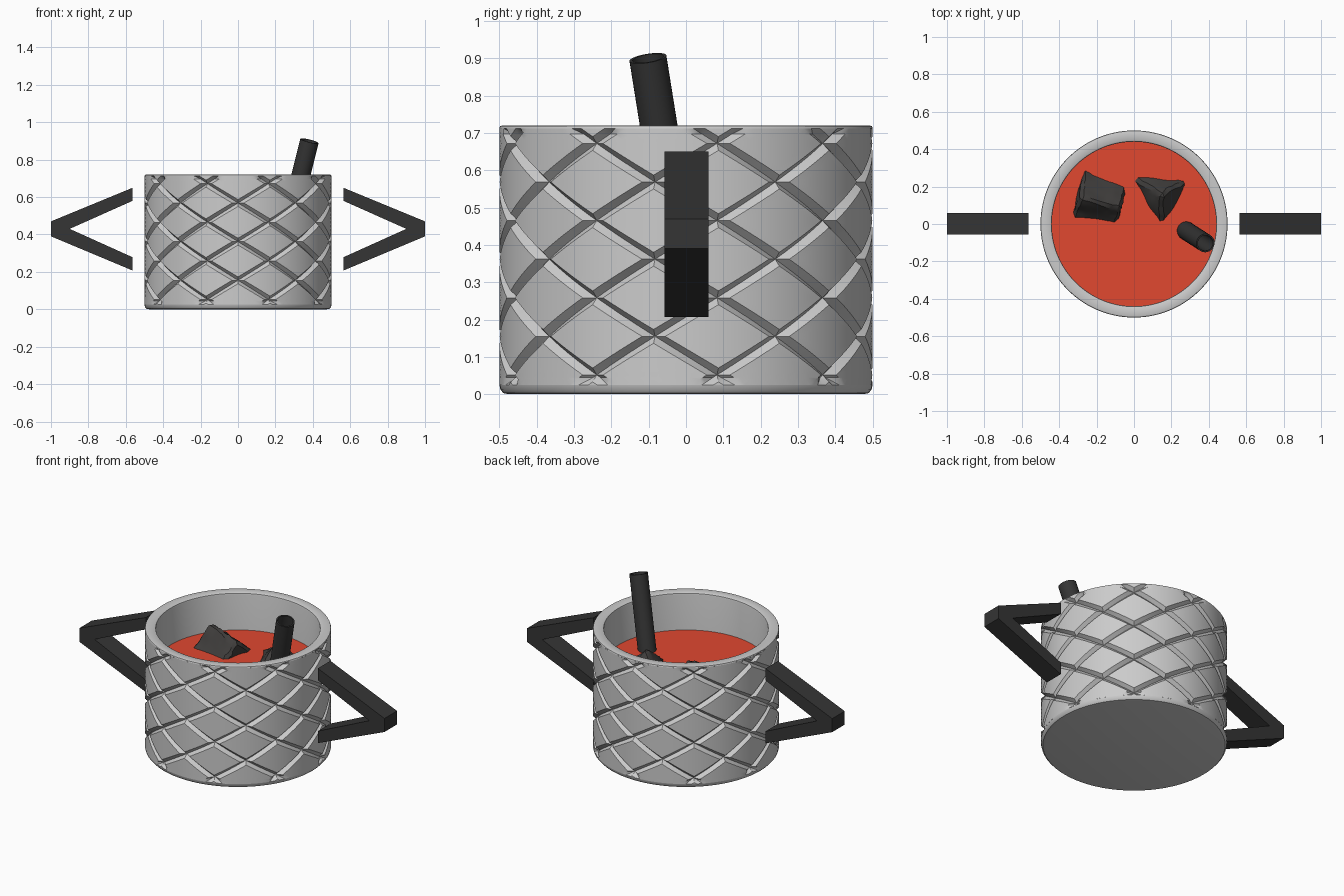
import bpy, bmesh, math
from mathutils import Vector, Matrix, Euler, noise

if "Cube" in bpy.data.objects:
    bpy.data.objects.remove(bpy.data.objects["Cube"])


def material(name, rgb):
    m = bpy.data.materials.new(name)
    m.diffuse_color = (*rgb, 1)
    m.use_nodes = True
    m.node_tree.nodes["Principled BSDF"].inputs["Base Color"].default_value = m.diffuse_color
    return m


DARK = material("charcoal", (0.035, 0.035, 0.035))
STONE = material("stone", (0.05, 0.047, 0.045))
RED = material("red_drink", (0.75, 0.065, 0.03))


def finish(bm, name, mat=None, smooth=True):
    bmesh.ops.remove_doubles(bm, verts=bm.verts, dist=1e-5)
    bmesh.ops.recalc_face_normals(bm, faces=bm.faces)
    me = bpy.data.meshes.new(name)
    bm.to_mesh(me)
    bm.free()
    ob = bpy.data.objects.new(name, me)
    bpy.context.collection.objects.link(ob)
    if mat:
        me.materials.append(mat)
    if smooth:
        bpy.ops.object.select_all(action='DESELECT')
        ob.select_set(True)
        bpy.context.view_layer.objects.active = ob
        bpy.ops.object.shade_smooth_by_angle(angle=math.radians(30))
    return ob


def lathe(bm, profile, seg=72):
    verts = [bm.verts.new((r, 0, z)) for r, z in profile]
    edges = [bm.edges.new(p) for p in zip(verts, verts[1:])]
    bmesh.ops.spin(bm, geom=verts + edges, cent=(0, 0, 0), axis=(0, 0, 1),
                   angle=2 * math.pi, steps=seg, use_merge=True)


# Cup wall: diamond lattice of spiral V grooves, laid out flat and then wrapped
R, N, ROW = 0.5, 9, 0.2067
Z0, PHI0 = 0.155, math.radians(-10)
LOW, HIGH = 0.025, 0.712
HALF, DEPTH = 0.09, 0.022
PITCH = 2 * math.pi / N
STEPS = [0, HALF, .2, .3, .4, .5, .6, .7, .8, 1 - HALF, 1]
LAST = len(STEPS) - 2

bm = bmesh.new()
for k in range(-2, 8):
    for a in range(N):
        b = a - k
        grid = [[bm.verts.new(((a + s + b + t) / 2, 0, Z0 + (a + s - b - t) / 2 * ROW))
                 for t in STEPS] for s in STEPS]
        for i in range(LAST + 1):
            for j in range(LAST + 1):
                q = [grid[i][j], grid[i + 1][j], grid[i + 1][j + 1], grid[i][j + 1]]
                if i in (0, LAST) and j in (0, LAST):      # mitred groove crossings
                    if i != j:
                        q = q[1:] + q[:1]
                    bm.faces.new(q[:3])
                    bm.faces.new([q[0], q[2], q[3]])
                else:
                    bm.faces.new(q)
bmesh.ops.remove_doubles(bm, verts=bm.verts, dist=1e-5)
for z, side in ((LOW, -1), (HIGH, 1), (LOW + .02, 0), (HIGH - .015, 0)):
    bmesh.ops.bisect_plane(bm, geom=bm.verts[:] + bm.edges[:] + bm.faces[:],
                           plane_co=(0, 0, z), plane_no=(0, 0, side or 1),
                           clear_outer=side != 0)
for v in bm.verts:
    m, h = v.co.x, (v.co.z - Z0) / ROW
    dist = min(abs(c - round(c)) for c in (m + h, m - h))
    fade = max(0, min(1, (v.co.z - LOW) / .02, (HIGH - v.co.z) / .015))
    r = R - DEPTH * max(0, 1 - dist / HALF) * fade
    ang = PHI0 + m * PITCH
    v.co = (r * math.cos(ang), r * math.sin(ang), v.co.z)

# Cup rim, inside and rounded base
lathe(bm, [(R, HIGH), (.498, .718), (.492, .72), (.449, .72), (.442, .716),
           (.44, .708), (.44, .06), (0, .06)])
lathe(bm, [(R, LOW), (.497, .012), (.489, .003), (.475, 0), (0, 0)])
finish(bm, "cup")

# Drink surface
bm = bmesh.new()
lathe(bm, [(0, .5), (.44, .5)])
finish(bm, "drink", RED)

# Angular handles, mirrored left and right
HANDLE = [(.563, .65), (1, .47), (1, .39), (.563, .207),
          (.563, .278), (.9, .43), (.563, .58)]
for side, name in ((1, "right_handle"), (-1, "left_handle")):
    bm = bmesh.new()
    f, g = ([bm.verts.new((side * x, y, z)) for x, z in HANDLE] for y in (-.057, .06))
    n = len(HANDLE)
    for i in range(n):
        bm.faces.new([f[i], f[(i + 1) % n], g[(i + 1) % n], g[i]])
    for ring in (f, g):
        for idx in ((0, 1, 5, 6), (1, 2, 5), (2, 3, 4, 5)):
            bm.faces.new([ring[i] for i in idx])
    finish(bm, name, DARK, smooth=False)

# Leaning hollow straw
top, foot = Vector((.382, -.102, .9)), Vector((.182, .026, .1))
axis = top - foot
bm = bmesh.new()
L = axis.length
lathe(bm, [(.042, 0), (.05, 0), (.05, L), (.042, L), (.042, 0)], 32)
bm.transform(Matrix.Translation(foot) @ axis.to_track_quat('Z', 'Y').to_matrix().to_4x4())
finish(bm, "straw", DARK)


# Rough stone cubes poking out of the drink
def stone(name, size, rot, centre, seed):
    bm = bmesh.new()
    bmesh.ops.create_cube(bm, size=size)
    bmesh.ops.bevel(bm, geom=bm.edges[:], offset=.016, segments=1, affect='EDGES')
    bmesh.ops.subdivide_edges(bm, edges=[e for e in bm.edges if e.calc_length() > .1],
                              cuts=9, use_grid_fill=True)
    for v in bm.verts:
        p = v.co + Vector((seed, seed * 2, 0))
        edge = sorted(abs(c) for c in v.co)[1] / (size / 2)    # chipped near edges
        v.co += noise.noise_vector(p * 28) * .012 * edge ** 2 + noise.noise_vector(p * 8) * .012
    bm.transform(Matrix.Translation(centre) @ rot)
    finish(bm, name, STONE)


corner_up = Vector((1, 1, 1)).rotation_difference(Vector((0, 0, 1))).to_matrix().to_4x4()
tip = corner_up @ Vector((1, 0, 0))
turn = Matrix.Rotation(math.pi / 2 - math.atan2(tip.y, tip.x), 4, 'Z')
stone("corner_stone", .24, turn @ corner_up, (.15, .155, .41), 3.1)
edge_up = Euler((math.radians(50), math.radians(8), math.radians(-14))).to_matrix().to_4x4()
stone("edge_stone", .235, edge_up, (-.19, .13, .445), 7.7)
